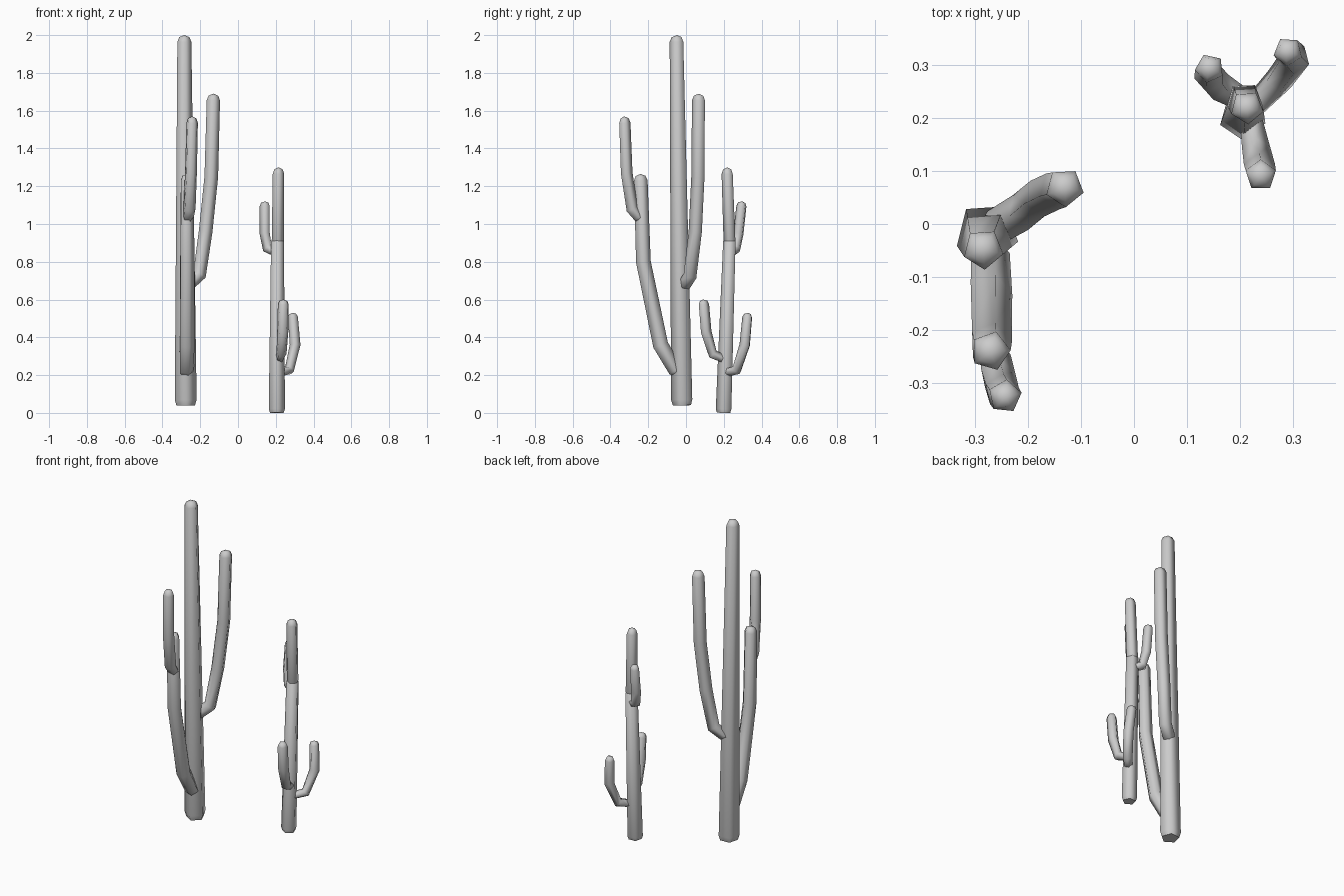
import bpy, bmesh, math
from mathutils import Vector

if "Cube" in bpy.data.objects:
    bpy.data.objects.remove(bpy.data.objects["Cube"])

SIDES = 5


def stem(name, points, radii, phase=0, tip=0.035, foot=0.012):
    """Five-sided tapered tube along points, with a domed tip; the last point is the tip."""
    pts = [Vector(p) for p in points]
    radii = list(radii)
    # split the last stretch into a shoulder ring, a dome ring and the pole
    end_dir = (pts[-1] - pts[-2]).normalized()
    pole = pts.pop()
    r_end = radii.pop()
    pts += [pole - end_dir * tip, pole - end_dir * tip * 0.3]
    radii += [r_end, r_end * 0.72]
    # slightly pinched foot ring
    start_dir = (pts[1] - pts[0]).normalized()
    pts.insert(1, pts[0] + start_dir * foot)
    radii.insert(0, radii[0] * 0.85)

    bm = bmesh.new()
    rings = []
    for i, (p, r) in enumerate(zip(pts, radii)):
        a, b = pts[max(i - 1, 0)], pts[min(i + 1, len(pts) - 1)]
        d_in = (p - a).normalized() if i else (b - p).normalized()
        d_out = (b - p).normalized() if i < len(pts) - 1 else d_in
        turn = Vector((0, 0, 1)).rotation_difference((d_in + d_out).normalized())
        ring = []
        for k in range(SIDES):
            t = math.radians(phase) + math.tau * k / SIDES
            ring.append(bm.verts.new(p + turn @ Vector((r * math.cos(t), r * math.sin(t), 0))))
        rings.append(ring)
    for lo, hi in zip(rings, rings[1:]):
        for k in range(SIDES):
            j = (k + 1) % SIDES
            bm.faces.new((lo[k], lo[j], hi[j], hi[k]))
    top = bm.verts.new(pole)
    for k in range(SIDES):
        bm.faces.new((rings[-1][k], rings[-1][(k + 1) % SIDES], top))
    bm.faces.new(rings[0][::-1])
    bmesh.ops.recalc_face_normals(bm, faces=bm.faces)
    for f in bm.faces:
        f.smooth = len(f.verts) < 5
    mesh = bpy.data.meshes.new(name)
    bm.to_mesh(mesh)
    bm.free()
    obj = bpy.data.objects.new(name, mesh)
    bpy.context.collection.objects.link(obj)
    return obj


# Tall cactus
stem("tall_trunk", [(-0.278, -0.018, 0.04), (-0.285, -0.048, 2.0)],
     [0.061, 0.039], -86, foot=0.03)
stem("tall_right_arm",
     [(-0.265, -0.01, 0.675), (-0.205, 0.025, 0.73), (-0.172, 0.052, 0.96),
      (-0.142, 0.066, 1.25), (-0.13, 0.069, 1.69)],
     [0.036, 0.038, 0.038, 0.038, 0.037], -87)
stem("tall_front_arm",
     [(-0.275, -0.05, 0.215), (-0.273, -0.135, 0.36), (-0.272, -0.226, 0.8),
      (-0.271, -0.241, 1.265)],
     [0.04, 0.043, 0.041, 0.038], 2)
stem("tall_front_branch",
     [(-0.265, -0.245, 1.03), (-0.258, -0.287, 1.08), (-0.25, -0.316, 1.27),
      (-0.243, -0.327, 1.57)],
     [0.031, 0.034, 0.033, 0.032], 12)

# Short cactus
stem("short_trunk", [(0.205, 0.202, 0.0), (0.209, 0.233, 0.92)],
     [0.045, 0.036], -160, tip=0.012, foot=0.02)
stem("short_trunk_top", [(0.21, 0.233, 0.9), (0.214, 0.219, 1.3)],
     [0.034, 0.032], -86)
stem("short_left_arm",
     [(0.2, 0.238, 0.85), (0.158, 0.262, 0.87), (0.143, 0.278, 0.95), (0.143, 0.297, 1.12)],
     [0.025, 0.029, 0.029, 0.028], 42, tip=0.025)
stem("short_back_arm",
     [(0.22, 0.215, 0.215), (0.272, 0.27, 0.228), (0.303, 0.313, 0.36), (0.289, 0.328, 0.53)],
     [0.023, 0.028, 0.03, 0.028], 50, tip=0.025)
stem("short_front_arm",
     [(0.22, 0.2, 0.285), (0.23, 0.14, 0.31), (0.237, 0.104, 0.43), (0.24, 0.09, 0.6)],
     [0.023, 0.028, 0.031, 0.03], 18, tip=0.025)
